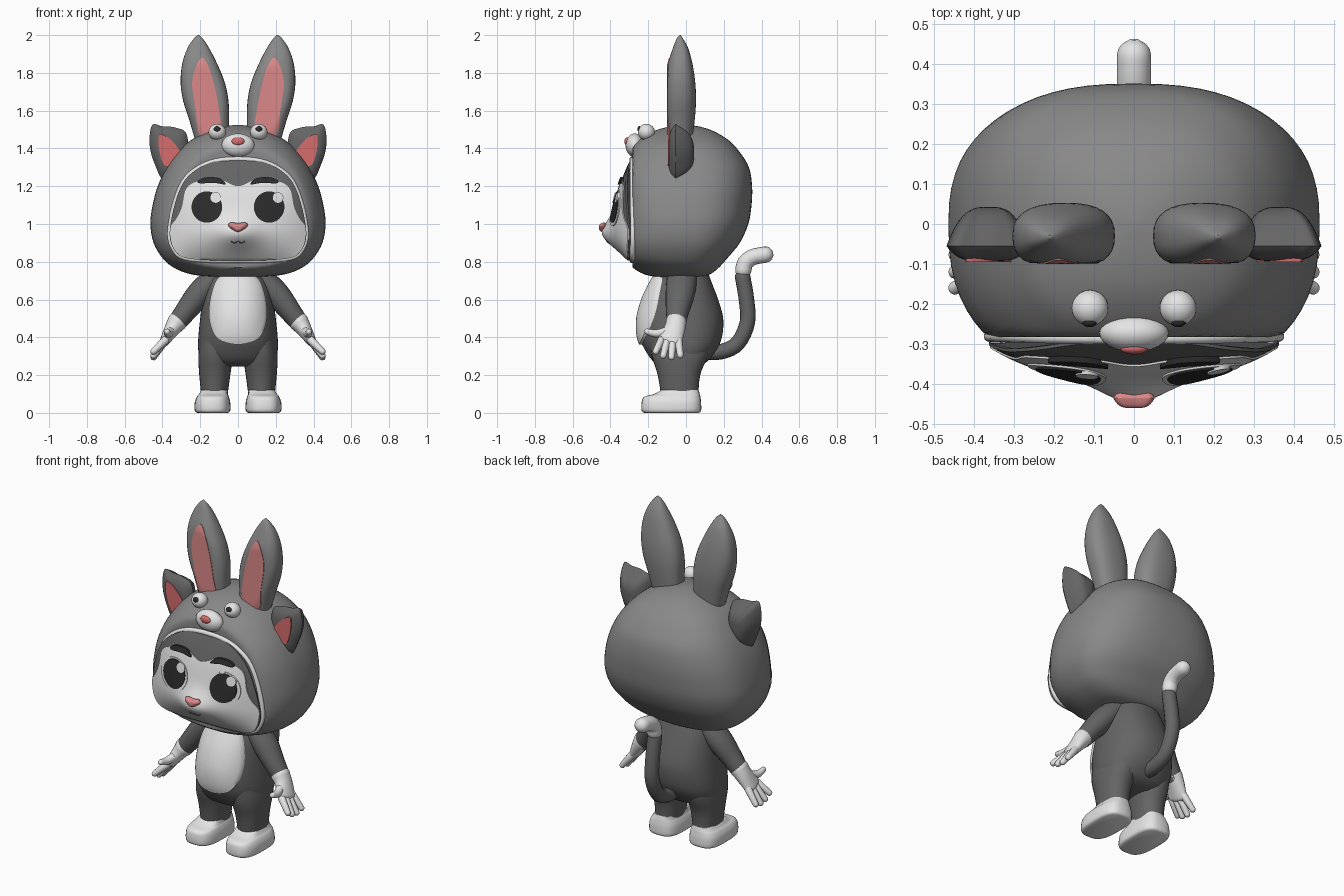
import bpy, bmesh, math
from mathutils import Vector

if "Cube" in bpy.data.objects:
    bpy.data.objects.remove(bpy.data.objects["Cube"])


def material(name, rgb):
    m = bpy.data.materials.new(name)
    m.diffuse_color = (*rgb, 1)
    m.use_nodes = True
    m.node_tree.nodes["Principled BSDF"].inputs["Base Color"].default_value = m.diffuse_color
    return m


GREY = material("fur dark grey", (0.13, 0.13, 0.13))
HOOD = material("hood grey", (0.25, 0.25, 0.25))
WHITE = material("soft white", (0.78, 0.78, 0.78))
PINK = material("pink", (0.72, 0.25, 0.25))
ROSE = material("rose", (0.68, 0.15, 0.15))
BLACK = material("near black", (0.025, 0.025, 0.025))


def spline(pts, k=4, closed=False):
    """Catmull-Rom through tuples of any size."""
    n, out = len(pts), []
    at = (lambda i: pts[i % n]) if closed else (lambda i: pts[max(0, min(n - 1, i))])
    for i in range(n if closed else n - 1):
        for j in range(k):
            t = j / k
            out.append(tuple(0.5 * (2 * b + (c - a) * t + (2 * a - 5 * b + 4 * c - d) * t * t
                                    + (3 * b - a - 3 * c + d) * t ** 3)
                             for a, b, c, d in zip(at(i - 1), at(i), at(i + 1), at(i + 2))))
    return out if closed else out + [tuple(pts[-1])]


def finish(bm, name, mat, angle=50):
    bmesh.ops.recalc_face_normals(bm, faces=bm.faces)
    me = bpy.data.meshes.new(name)
    bm.to_mesh(me)
    bm.free()
    me.materials.append(mat)
    ob = bpy.data.objects.new(name, me)
    bpy.context.collection.objects.link(ob)
    bpy.ops.object.select_all(action='DESELECT')
    ob.select_set(True)
    bpy.context.view_layer.objects.active = ob
    bpy.ops.object.shade_smooth_by_angle(angle=math.radians(angle))


def loft(name, rings, mat, mirror=False, wrap=False):
    for s, tag in ((1, "_right"), (-1, "_left")) if mirror else ((1, ""),):
        bm = bmesh.new()
        rows = [[bm.verts.new((s * p[0], p[1], p[2])) for p in r] for r in rings]
        n = len(rows[0])
        for a, b in zip(rows, rows[1:] + (rows[:1] if wrap else [])):
            for i in range(n):
                bm.faces.new((a[i], a[(i + 1) % n], b[(i + 1) % n], b[i]))
        if not wrap:
            bm.faces.new(rows[0])
            bm.faces.new(rows[-1])
        finish(bm, name + tag, mat)


def ball(name, c, r, mat, mirror=False):
    for s, tag in ((1, "_right"), (-1, "_left")) if mirror else ((1, ""),):
        bm = bmesh.new()
        bmesh.ops.create_uvsphere(bm, u_segments=24, v_segments=16, radius=1)
        for v in bm.verts:
            v.co = (s * (c[0] + v.co.x * r[0]), c[1] + v.co.y * r[1], c[2] + v.co.z * r[2])
        finish(bm, name + tag, mat)


def stack(name, rows, mat, yc, n=2.5, clamp=-9, mirror=False, seg=48):
    """Horizontal superellipse rings from rows (z, centre x, half width, front y, back y)."""
    power = lambda v: math.copysign(abs(v) ** (2 / n), v)
    rings = []
    for z, cx, w, f, b in spline(rows):
        ring = []
        for i in range(seg):
            a = 2 * math.pi * i / seg
            s = power(math.sin(a))
            y = yc + s * ((b - yc) if s > 0 else (yc - f))
            ring.append((cx + w * power(math.cos(a)), max(y, clamp), z))
        rings.append(ring)
    loft(name, rings, mat, mirror)


def front_of(rows, yc, n=2.5, clamp=-9):
    """Front depth of a stack at (x, z)."""
    fine = spline(rows)

    def fn(x, z):
        for a, b in zip(fine, fine[1:]):
            if min(a[0], b[0]) <= z <= max(a[0], b[0]) and a[0] != b[0]:
                t = (z - a[0]) / (b[0] - a[0])
                cx, w, f = (a[i] + (b[i] - a[i]) * t for i in (1, 2, 3))
                u = min(1, abs(x - cx) / w)
                return max(clamp, yc + (f - yc) * (1 - u ** n) ** (1 / n))
        return yc
    return fn


def sym(half):
    return half + [(-x, z) for x, z in reversed(half) if x > 0.001]


def disc(cx, cz, rx, rz):
    return [(cx + rx * math.cos(i * math.pi / 6), cz + rz * math.sin(i * math.pi / 6)) for i in range(12)]


def scaled(outline, t):
    cx = (min(p[0] for p in outline) + max(p[0] for p in outline)) / 2
    cz = (min(p[1] for p in outline) + max(p[1] for p in outline)) / 2
    return [(cx + (x - cx) * t, cz + (z - cz) * t) for x, z in outline]


def patch(name, outline, fn, lift, mat, mirror=False, steps=12, skirt=0.008):
    """Thin plate following the depth function fn."""
    o = spline(outline, 5, True)
    rings = [[(x, fn(x, z) - lift + skirt, z) for x, z in o]]
    for i in range(steps, -1, -1):
        rings.append([(x, fn(x, z) - lift, z) for x, z in scaled(o, max(0.02, i / steps))])
    loft(name, rings, mat, mirror)


def pillow(name, outline, y, front, back, mat, mirror=False):
    """Closed cushion with a flattish front and a round back."""
    o = spline(outline, 5, True)
    rings = []
    for i in range(1, 24):
        a = math.pi * i / 24
        t, c = math.sin(a), math.cos(a)
        d = -front * (1 - t ** 4) if c > 0 else back * (1 - t ** 3)
        rings.append([(x, y + d, z) for x, z in scaled(o, t)])
    loft(name, rings, mat, mirror)


def tube(name, pts, mat, ref, mirror=False, closed=False, seg=16, k=4):
    """Round-ended tube from rows (x, y, z, radius along ref, radius across)."""
    rows = spline(pts, k, closed)
    n, ref, rings = len(rows), Vector(ref), []
    for i, p in enumerate(rows):
        a, b = (rows[i - 1], rows[(i + 1) % n]) if closed else (rows[max(0, i - 1)], rows[min(n - 1, i + 1)])
        d = (Vector(b[:3]) - Vector(a[:3])).normalized()
        across = d.cross(ref).normalized()
        u = across.cross(d)
        tips = [(0, 1)]
        if not closed and i == 0:
            tips = [(-0.97, 0.25), (-0.7, 0.7), (-0.4, 0.92), (0, 1)]
        if not closed and i == n - 1:
            tips = [(0, 1), (0.4, 0.92), (0.7, 0.7), (0.97, 0.25)]
        for off, sc in tips:
            c = Vector(p[:3]) + d * off * min(p[3], p[4])
            rings.append([c + (u * p[3] * math.cos(q) + across * p[4] * math.sin(q)) * sc
                          for q in (2 * math.pi * j / seg for j in range(seg))])
    loft(name, rings, mat, mirror, closed)


# Hood
stack("hood", [(0.72, 0, 0.14, -0.16, 0.08), (0.735, 0, 0.255, -0.225, 0.13), (0.77, 0, 0.342, -0.285, 0.175),
               (0.82, 0, 0.40, -0.355, 0.22), (0.9, 0, 0.447, -0.39, 0.285), (1.0, 0, 0.464, -0.39, 0.33),
               (1.1, 0, 0.452, -0.39, 0.347), (1.2, 0, 0.425, -0.385, 0.35), (1.3, 0, 0.378, -0.355, 0.333),
               (1.38, 0, 0.32, -0.305, 0.285), (1.44, 0, 0.255, -0.255, 0.23), (1.49, 0, 0.16, -0.175, 0.15),
               (1.515, 0, 0.08, -0.09, 0.075), (1.525, 0, 0.01, -0.01, 0.01)], HOOD, 0, clamp=-0.283, seg=64)


# Face dome with muzzle
def face(x, z):
    h = max(0, 1 - (abs(x) / 0.39) ** 2.8)
    v = max(0, 1 - ((z - 0.98) / (0.38 if z > 0.98 else 0.19)) ** 2)
    return -0.278 - 0.1 * h * v - 0.058 * math.exp(-(x / 0.11) ** 2 - ((z - 0.95) / 0.08) ** 2)


opening = sym([(0, 1.343), (0.12, 1.332), (0.215, 1.292), (0.288, 1.222), (0.336, 1.1), (0.362, 0.95),
               (0.338, 0.865), (0.285, 0.822), (0.15, 0.808), (0, 0.808)])
patch("face", opening, face, 0.007, GREY, steps=20)
patch("face_mask", sym([(0, 1.2), (0.1, 1.237), (0.2, 1.23), (0.272, 1.19), (0.297, 1.09), (0.325, 1.03),
                        (0.357, 0.985), (0.357, 0.93), (0.337, 0.866), (0.284, 0.823), (0.15, 0.809), (0, 0.809)]),
      face, 0.012, WHITE, steps=20)
tube("hood_rim", [(x, -0.28 - 0.006 * (1 - (x / 0.39) ** 2), z, 0.014, 0.014) for x, z in opening],
     WHITE, (0, 1, 0), closed=True, seg=10)

# Eyes, brows, nose and mouth
patch("eye_white", disc(0.168, 1.085, 0.098, 0.095), face, 0.017, WHITE, True)
patch("iris", disc(0.165, 1.09, 0.081, 0.083), face, 0.021, BLACK, True)
for s, tag in ((1, "right"), (-1, "left")):
    patch("eye_glint_" + tag, disc(s * 0.165 + 0.047, 1.14, 0.028, 0.028), face, 0.025, WHITE, steps=4)
patch("brow", [(0.065, 1.21), (0.13, 1.218), (0.2, 1.215), (0.213, 1.228), (0.17, 1.247), (0.1, 1.243)],
      face, 0.021, BLACK, True, steps=4, skirt=0.015)
pillow("nose", sym([(0, 1.005), (0.04, 1.008), (0.051, 0.99), (0.02, 0.962), (0, 0.955)]),
       -0.435, 0.025, 0.03, PINK)
tube("mouth", [(x, face(x, z) - 0.012, z, 0.003, 0.003) for x, z in
               ((-0.035, 0.908), (-0.018, 0.9), (0, 0.908), (0.018, 0.9), (0.035, 0.908))], GREY, (0, 1, 0), seg=8)

# Little animal face on top of the hood
ball("hood_eye", (0.11, -0.21, 1.487), (0.046, 0.045, 0.043), WHITE, True)
ball("hood_pupil", (0.111, -0.246, 1.502), (0.018, 0.012, 0.016), BLACK, True)
ball("hood_muzzle", (0, -0.272, 1.417), (0.087, 0.048, 0.062), WHITE)
ball("hood_nose", (0, -0.312, 1.437), (0.034, 0.014, 0.022), ROSE)

# Long ears with flattened fronts
ear = [(1.42, 0.135, 0.085, -0.09, 0.03), (1.55, 0.153, 0.105, -0.105, 0.046), (1.65, 0.17, 0.12, -0.112, 0.053),
       (1.75, 0.187, 0.117, -0.11, 0.049), (1.85, 0.203, 0.092, -0.095, 0.034), (1.93, 0.21, 0.058, -0.07, 0.012),
       (1.98, 0.21, 0.025, -0.05, -0.015), (2.0, 0.21, 0.004, -0.035, -0.028)]
stack("long_ear", ear, HOOD, -0.03, clamp=-0.097, mirror=True, seg=32)
patch("long_ear_lining", [(0.09, 1.47), (0.2, 1.47), (0.224, 1.6), (0.243, 1.74), (0.225, 1.83), (0.19, 1.88),
                          (0.155, 1.83), (0.122, 1.72), (0.1, 1.6)], front_of(ear, -0.03, clamp=-0.097),
      0.003, PINK, True)

# Small side ears
pillow("side_ear", [(0.27, 1.47), (0.33, 1.51), (0.4, 1.517), (0.455, 1.523), (0.468, 1.42), (0.44, 1.315),
                    (0.385, 1.23), (0.27, 1.3)], -0.055, 0.038, 0.098, GREY, True)
patch("side_ear_lining", [(0.28, 1.32), (0.34, 1.31), (0.39, 1.313), (0.417, 1.39), (0.42, 1.46), (0.408, 1.476),
                          (0.36, 1.45), (0.31, 1.39)], lambda x, z: -0.092, 0.003, ROSE, True, skirt=0.02)

# Torso and belly
torso = [(0.76, 0, 0.13, -0.14, 0.11), (0.68, 0, 0.168, -0.185, 0.14), (0.6, 0, 0.187, -0.222, 0.17),
         (0.5, 0, 0.2, -0.248, 0.197), (0.4, 0, 0.21, -0.245, 0.19), (0.33, 0, 0.21, -0.215, 0.16),
         (0.27, 0, 0.185, -0.17, 0.11), (0.245, 0, 0.12, -0.11, 0.06)]
stack("torso", torso, GREY, 0, n=2.2)
patch("belly", sym([(0, 0.735), (0.09, 0.725), (0.13, 0.67), (0.153, 0.56), (0.145, 0.46), (0.1, 0.388), (0, 0.362)]),
      front_of(torso, 0, 2.2), 0.016, WHITE, skirt=0.03)

# Legs and shoes
stack("leg", [(0.38, 0.11, 0.09, -0.19, 0.13), (0.3, 0.118, 0.092, -0.18, 0.115), (0.2, 0.123, 0.082, -0.15, 0.075),
              (0.08, 0.125, 0.068, -0.13, 0.065)], GREY, -0.03, n=2.2, mirror=True, seg=32)
stack("shoe", [(0, 0.135, 0.082, -0.22, 0.068), (0.012, 0.135, 0.094, -0.235, 0.08), (0.055, 0.135, 0.094, -0.235, 0.08),
               (0.085, 0.133, 0.085, -0.222, 0.076), (0.1, 0.13, 0.076, -0.17, 0.073),
               (0.12, 0.126, 0.069, -0.132, 0.067)], WHITE, -0.06, n=3, mirror=True, seg=32)

# Arms and hands
tube("arm", [(0.11, -0.02, 0.73, 0.08, 0.06), (0.2, -0.03, 0.635, 0.078, 0.068), (0.275, -0.045, 0.54, 0.062, 0.058),
             (0.325, -0.05, 0.475, 0.05, 0.05)], GREY, (0, 1, 0), True, seg=24)
tube("palm", [(0.322, -0.052, 0.482, 0.055, 0.053), (0.348, -0.06, 0.445, 0.056, 0.042),
              (0.385, -0.085, 0.385, 0.066, 0.028)], WHITE, (0, 1, 0), True, seg=20)
for i, (y, tip_y, tip_z) in enumerate(((-0.04, -0.03, 0.305), (-0.07, -0.077, 0.295),
                                       (-0.1, -0.12, 0.303), (-0.13, -0.16, 0.325))):
    tube("finger_%d" % (i + 1), [(0.385, y, 0.385, 0.021, 0.022), (0.447, tip_y, tip_z, 0.017, 0.017)],
         WHITE, (0, 1, 0), True, seg=12, k=2)
tube("thumb", [(0.35, -0.08, 0.44, 0.025, 0.025), (0.37, -0.15, 0.42, 0.022, 0.022),
               (0.375, -0.205, 0.43, 0.016, 0.016)], WHITE, (1, 0, 0), True, seg=12)

# Tail and its light tip
tube("tail", [(0, y, z, 0.041, 0.041) for y, z in
              ((0.08, 0.32), (0.19, 0.325), (0.275, 0.37), (0.325, 0.48), (0.32, 0.6), (0.3, 0.72))], GREY, (1, 0, 0))
tube("tail_tip", [(0, y, z, 0.043, 0.043) for y, z in
                  ((0.303, 0.755), (0.315, 0.795), (0.355, 0.825), (0.42, 0.838))], WHITE, (1, 0, 0))
